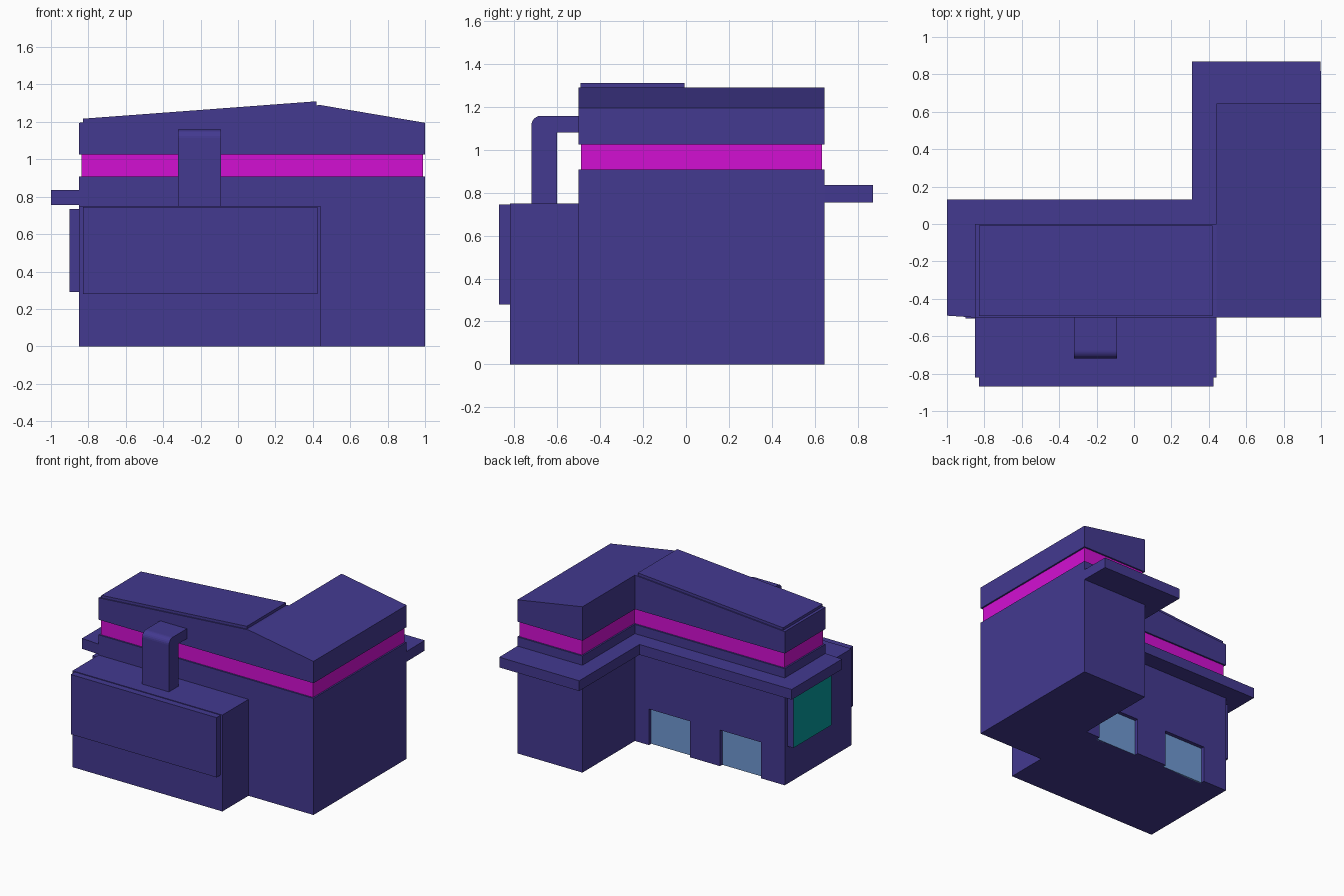
import bpy, bmesh, math
from mathutils import Vector

if "Cube" in bpy.data.objects:
    bpy.data.objects.remove(bpy.data.objects["Cube"])


def material(name, rgb):
    m = bpy.data.materials.new(name)
    m.diffuse_color = (*rgb, 1)
    m.use_nodes = True
    m.node_tree.nodes["Principled BSDF"].inputs["Base Color"].default_value = m.diffuse_color
    return m


INDIGO = material("indigo", (0.056, 0.041, 0.28))
MAGENTA = material("magenta", (0.65, 0.005, 0.65))
TEAL = material("teal", (0.002, 0.32, 0.33))
BLUE = material("door blue", (0.16, 0.32, 0.65))


def finish(name, bm, mat):
    bmesh.ops.recalc_face_normals(bm, faces=bm.faces)
    me = bpy.data.meshes.new(name)
    bm.to_mesh(me)
    bm.free()
    ob = bpy.data.objects.new(name, me)
    bpy.context.collection.objects.link(ob)
    me.materials.append(mat)
    return ob


def prism(name, outline, lo, hi, axis="z", mat=INDIGO):
    """Extrude a 2D outline from lo to hi along an axis."""
    place = {"x": lambda a, b: (lo, a, b),
             "y": lambda a, b: (a, lo, b),
             "z": lambda a, b: (a, b, lo)}[axis]
    bm = bmesh.new()
    face = bm.faces.new([bm.verts.new(place(*p)) for p in outline])
    ext = bmesh.ops.extrude_face_region(bm, geom=[face])
    step = Vector([(hi - lo) * (axis == c) for c in "xyz"])
    bmesh.ops.translate(bm, vec=step, verts=[
        v for v in ext["geom"] if isinstance(v, bmesh.types.BMVert)])
    if not any(f.normal == face.normal for f in bm.faces if f is face):
        bm.faces.new(face.verts)
    return finish(name, bm, mat)


def box(name, x0, x1, y0, y1, z0, z1, mat=INDIGO):
    return prism(name, [(x0, y0), (x1, y0), (x1, y1), (x0, y1)], z0, z1, "z", mat)


def ell(d=0.0):
    """L-shaped footprint, inset by d."""
    return [(-.85 + d, -.5 + d), (1 - d, -.5 + d), (1 - d, .645 - d),
            (.44 + d, .645 - d), (.44 + d, -d), (-.85 + d, -d)]


# Main walls with two recessed doors in the back
walls = prism("main_walls", ell(), 0, .907)
for i, x in enumerate((-.034, -.646)):
    cutter = box("door_cutter", x, x + .353, -.03, .1, -.1, .28)
    cutter.hide_render = True
    mod = walls.modifiers.new("door", "BOOLEAN")
    mod.object, mod.operation, mod.solver = cutter, "DIFFERENCE", "EXACT"
    bpy.context.view_layer.objects.active = walls
    bpy.ops.object.modifier_apply(modifier=mod.name)
    bpy.data.objects.remove(cutter)
    box(f"back_door_{i + 1}", x, x + .353, -.04, -.028, 0, .28, BLUE)

# Glowing band between walls and roof
prism("band", ell(.012), .9, 1.03, "z", MAGENTA)

# Roof block: L-shape with a ridge line at x = 0.44
bm = bmesh.new()
v = [bm.verts.new((x, y, 1.025)) for x, y in
     [(-.85, -.5), (.44, -.5), (1, -.5), (1, .645), (.44, .645), (.44, 0), (-.85, 0)]]
base = [bm.faces.new([v[i] for i in ids]) for ids in ((0, 1, 5, 6), (1, 2, 3, 4, 5))]
ext = bmesh.ops.extrude_face_region(bm, geom=base, use_keep_orig=True)
for g in ext["geom"]:
    if isinstance(g, bmesh.types.BMVert):
        g.co.z = 1.29 if abs(g.co.x - .44) < .01 else 1.195
finish("roof_block", bm, INDIGO)

# Thin sloped panel on the left roof
prism("roof_panel", [(-.83, 1.19), (.42, 1.28), (.42, 1.31), (-.83, 1.217)],
      -.492, -.008, "y")

# Front annex, its facing board and the duct to the main building
box("front_annex", -.85, .44, -.82, -.5, 0, .75)
box("front_board", -.83, .425, -.87, -.82, .28, .745)
arc = [(-.675 - .045 * math.sin(a), 1.113 + .045 * math.cos(a))
       for a in (math.radians(90 * i / 6) for i in range(7))]
prism("duct", [(-.5, 1.158)] + arc + [(-.72, .75), (-.6, .75), (-.6, 1.08), (-.5, 1.08)],
      -.32, -.09, "x")

# Canopy wrapping the left and back walls
prism("canopy", [(-1, -.49), (-.85, -.5), (-.85, 0), (.44, 0), (.44, .645), (1, .645),
                 (.998, .87), (.31, .87), (.31, .13), (-1, .13)], .755, .835)

# Side window: indigo box with a teal face
window = box("side_window", -.9, -.85, -.505, -.035, .29, .733)
window.data.materials.append(TEAL)
for f in window.data.polygons:
    if f.center.x < -.895:
        f.material_index = 1
